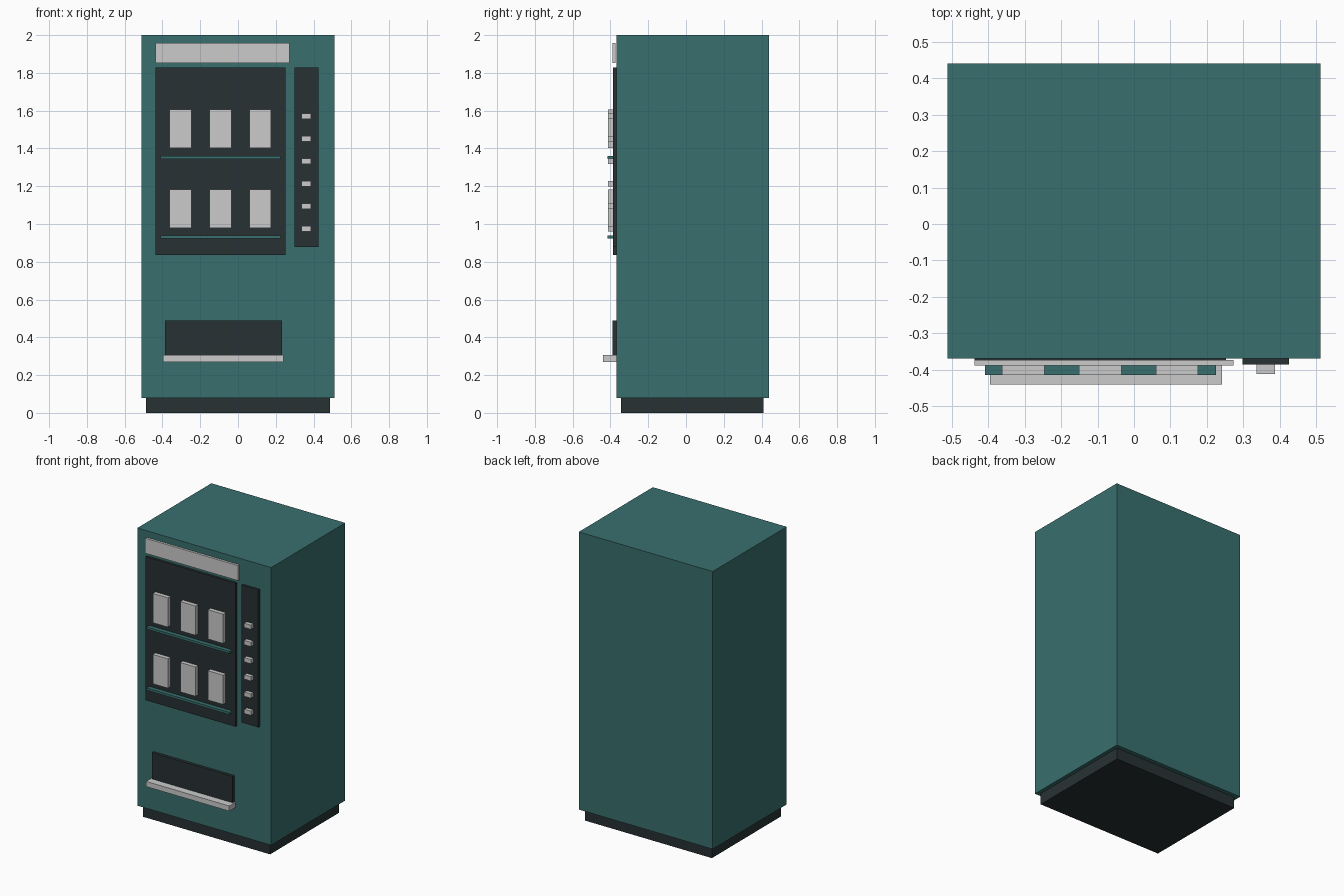
import bpy

if "Cube" in bpy.data.objects:
    bpy.data.objects.remove(bpy.data.objects["Cube"])


def material(name, rgb):
    m = bpy.data.materials.new(name)
    m.diffuse_color = (*rgb, 1)
    m.use_nodes = True
    m.node_tree.nodes["Principled BSDF"].inputs["Base Color"].default_value = m.diffuse_color
    return m


TEAL = material("teal_paint", (0.04, 0.162, 0.156))
DARK = material("dark_panel", (0.021, 0.031, 0.034))
PALE = material("pale_trim", (0.55, 0.58, 0.55))


def box(name, x, y, z, mat):
    """Box from (min, max) ranges on each axis."""
    bpy.ops.mesh.primitive_cube_add(size=1)
    o = bpy.context.object
    o.name = name
    o.location = [(a + b) / 2 for a, b in (x, y, z)]
    o.scale = [b - a for a, b in (x, y, z)]
    bpy.ops.object.transform_apply(location=False, rotation=False, scale=True)
    o.data.materials.append(mat)
    return o


FRONT = -0.369   # cabinet front face
GLASS = -0.386   # window and control panel front face

# Cabinet and recessed plinth
box("cabinet", (-0.512, 0.512), (FRONT, 0.44), (0.08, 2.0), TEAL)
box("plinth", (-0.486, 0.486), (-0.343, 0.411), (0, 0.08), DARK)

# Header sign, display window and control panel
box("header_sign", (-0.438, 0.273), (-0.389, -0.373), (1.853, 1.957), PALE)
box("display_window", (-0.438, 0.252), (GLASS, FRONT), (0.836, 1.828), DARK)
box("control_panel", (0.298, 0.425), (GLASS, FRONT), (0.878, 1.828), DARK)

# Shelves with three product boxes each
for row, z in enumerate((0.931, 1.353)):
    box(f"shelf_{row}", (-0.409, 0.225), (-0.415, GLASS), (z - 0.008, z + 0.008), TEAL)
    for col in range(3):
        x = -0.304 + 0.211 * col
        box(f"product_box_{row}_{col}", (x - 0.058, x + 0.058), (-0.414, GLASS),
            (z + 0.049, z + 0.252), PALE)

# Selection buttons
for i in range(6):
    z = 0.975 + 0.119 * i
    box(f"button_{i}", (0.336, 0.387), (-0.412, GLASS), (z - 0.015, z + 0.015), PALE)

# Dispensing slot and its lip
box("dispensing_slot", (-0.387, 0.232), (-0.389, FRONT), (0.29, 0.488), DARK)
box("slot_lip", (-0.396, 0.241), (-0.44, FRONT), (0.27, 0.306), PALE)
